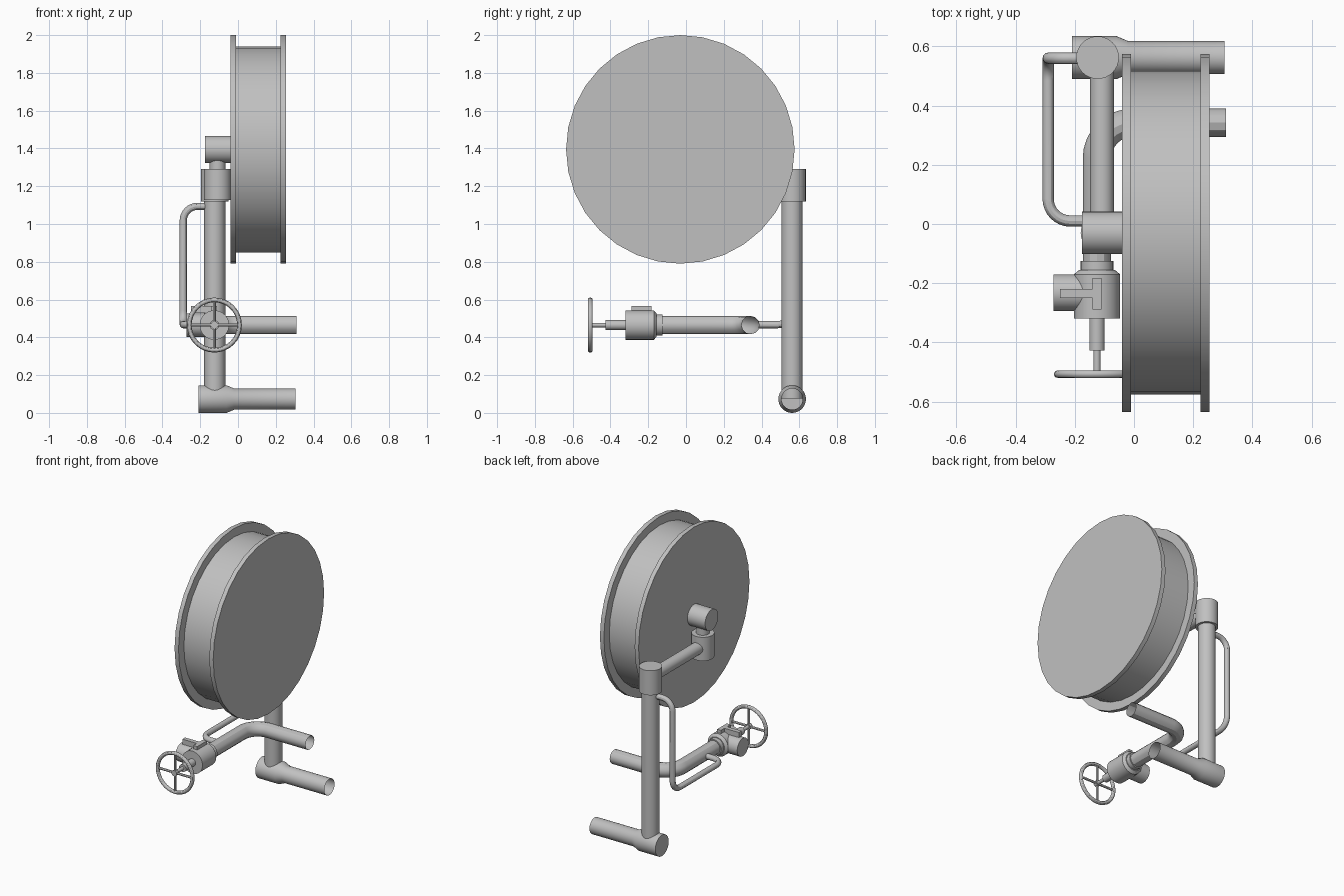
import bpy, bmesh, math
from mathutils import Vector, Matrix

default = bpy.data.objects.get("Cube")
if default:
    bpy.data.objects.remove(default)

steel = bpy.data.materials.new("plain grey steel")
steel.use_nodes = True
GREY = (0.53, 0.53, 0.53, 1)
steel.diffuse_color = GREY
steel.node_tree.nodes["Principled BSDF"].inputs["Base Color"].default_value = GREY

X, Y, Z = Vector((1, 0, 0)), Vector((0, 1, 0)), Vector((0, 0, 1))


def finish(name, mesh):
    obj = bpy.data.objects.new(name, mesh)
    bpy.context.collection.objects.link(obj)
    mesh.materials.clear()
    mesh.materials.append(steel)
    bpy.ops.object.select_all(action='DESELECT')
    obj.select_set(True)
    bpy.context.view_layer.objects.active = obj
    bpy.ops.object.shade_smooth_by_angle(angle=math.radians(30))
    return obj


def turned(name, origin, axis, profile, sides=32):
    """Revolve (distance along axis, radius) pairs about an axis."""
    bm = bmesh.new()
    turn = Z.rotation_difference(axis).to_matrix().to_4x4()
    verts = [bm.verts.new((r, 0, d)) for d, r in profile]
    edges = [bm.edges.new(pair) for pair in zip(verts, verts[1:])]
    bmesh.ops.spin(bm, geom=verts + edges, cent=(0, 0, 0), axis=Z,
                   angle=math.tau, steps=sides, use_merge=True)
    bmesh.ops.remove_doubles(bm, verts=bm.verts, dist=1e-5)
    bmesh.ops.recalc_face_normals(bm, faces=bm.faces)
    bm.transform(Matrix.Translation(origin) @ turn)
    mesh = bpy.data.meshes.new(name)
    bm.to_mesh(mesh)
    bm.free()
    return finish(name, mesh)


def rod(name, origin, axis, start, end, radius, sides=32):
    return turned(name, origin, axis,
                  [(start, 0), (start, radius), (end, radius), (end, 0)], sides)


def bent_pipe(name, corners, radius, bend, closed=False):
    """Sweep a round pipe through corners, rounding each inner corner."""
    corners = [Vector(c) for c in corners]
    path = [corners[0]]
    for a, b, c in zip(corners, corners[1:], corners[2:]):
        u, v = (a - b).normalized(), (c - b).normalized()
        for i in range(9):
            t = math.radians(90 * i / 8)
            path.append(b + bend * (u * (1 - math.sin(t)) + v * (1 - math.cos(t))))
    path.append(corners[-1])
    return sweep(name, path, radius, closed)


def sweep(name, path, radius, cyclic):
    curve = bpy.data.curves.new(name + " path", 'CURVE')
    curve.dimensions = '3D'
    curve.bevel_depth = radius
    curve.bevel_resolution = 4
    spline = curve.splines.new('POLY')
    spline.points.add(len(path) - 1)
    for point, co in zip(spline.points, path):
        point.co = (*co, 1)
    spline.use_cyclic_u = cyclic
    temp = bpy.data.objects.new(name + " path", curve)
    bpy.context.collection.objects.link(temp)
    bpy.context.view_layer.update()
    mesh = bpy.data.meshes.new_from_object(
        temp.evaluated_get(bpy.context.evaluated_depsgraph_get()))
    bpy.data.objects.remove(temp)
    return finish(name, mesh)


def box(name, low, high):
    bm = bmesh.new()
    low, high = Vector(low), Vector(high)
    bmesh.ops.create_cube(bm, size=1)
    bm.transform(Matrix.Translation((low + high) / 2)
                 @ Matrix.Diagonal((*(high - low), 1)))
    mesh = bpy.data.meshes.new(name)
    bm.to_mesh(mesh)
    bm.free()
    return finish(name, mesh)


# Hose reel: two flanges and the drum in one turned part
REEL_Y, REEL_Z, FLANGE, DRUM = -0.03, 1.395, 0.605, 0.546
turned("reel", (0, REEL_Y, REEL_Z), X,
       [(-0.04, 0), (-0.04, FLANGE), (-0.01, FLANGE), (-0.01, DRUM),
        (0.225, DRUM), (0.225, FLANGE), (0.255, FLANGE), (0.255, 0)])

# Swivel that carries the reel
ARM_X = -0.108
rod("reel_hub", (0, REEL_Y, REEL_Z), X, -0.175, -0.03, 0.072)
rod("swivel_neck", (ARM_X, REEL_Y, 0), Z, 1.25, 1.38, 0.042)
rod("swivel_collar", (ARM_X, REEL_Y, 0), Z, 1.127, 1.29, 0.072)
rod("swing_arm", (ARM_X, 0, 1.205), Y, REEL_Y, 0.56, 0.041)

# Standing pipe with its top collar and bottom tee
POST_X, POST_Y = -0.123, 0.562
rod("standing_pipe", (POST_X, POST_Y, 0), Z, 0.077, 1.2, 0.056)
rod("top_collar", (POST_X, POST_Y, 0), Z, 1.12, 1.29, 0.072)
turned("bottom_tee_pipe", (0, POST_Y, 0.073), X,
       [(-0.21, 0), (-0.21, 0.073), (-0.06, 0.073), (-0.02, 0.056), (0.305, 0.056)])

# Supply pipe with open inlet
VALVE = Vector((-0.125, 0, 0.465))
bent_pipe("supply_pipe", [(VALVE.x, -0.16, VALVE.z), (VALVE.x, 0.342, VALVE.z),
                          (0.31, 0.342, VALVE.z)], 0.048, 0.12)

# Valve body, outlet, stem and spindle
turned("valve_body", VALVE, Y,
       [(-0.32, 0), (-0.32, 0.078), (-0.17, 0.078), (-0.155, 0.06),
        (-0.155, 0.055), (-0.125, 0.055), (-0.125, 0)])
rod("valve_outlet", VALVE + Y * -0.232, X, -0.147, 0, 0.062)
rod("valve_stem", VALVE, Y, -0.427, -0.3, 0.026)
rod("valve_spindle", VALVE, Y, -0.515, -0.4, 0.012, 16)

# T-shaped marker on top of the valve
box("marker_stem", (-0.25, -0.25, 0.53), (-0.14, -0.22, 0.565))
box("marker_bar", (-0.14, -0.288, 0.53), (-0.11, -0.182, 0.565))

# Handwheel rim and spokes
WHEEL = VALVE + Y * -0.507
rim = [WHEEL + 0.133 * (X * math.cos(a) + Z * math.sin(a))
       for a in (math.tau * i / 32 for i in range(32))]
sweep("handwheel_rim", rim, 0.0125, True)
for label, axis in (("level_spokes", X), ("upright_spokes", Z)):
    rod(label, WHEEL, axis, -0.133, 0.133, 0.008, 12)
rod("handwheel_hub", WHEEL, Y, -0.012, 0.012, 0.02, 16)

# Thin bypass line from the post to the supply pipe
bent_pipe("bypass_line", [(POST_X, 0.56, 1.093), (-0.29, 0.56, 1.093),
                          (-0.29, 0.56, 0.467), (-0.29, 0.01, 0.467),
                          (VALVE.x, 0.01, 0.467)], 0.019, 0.075)
